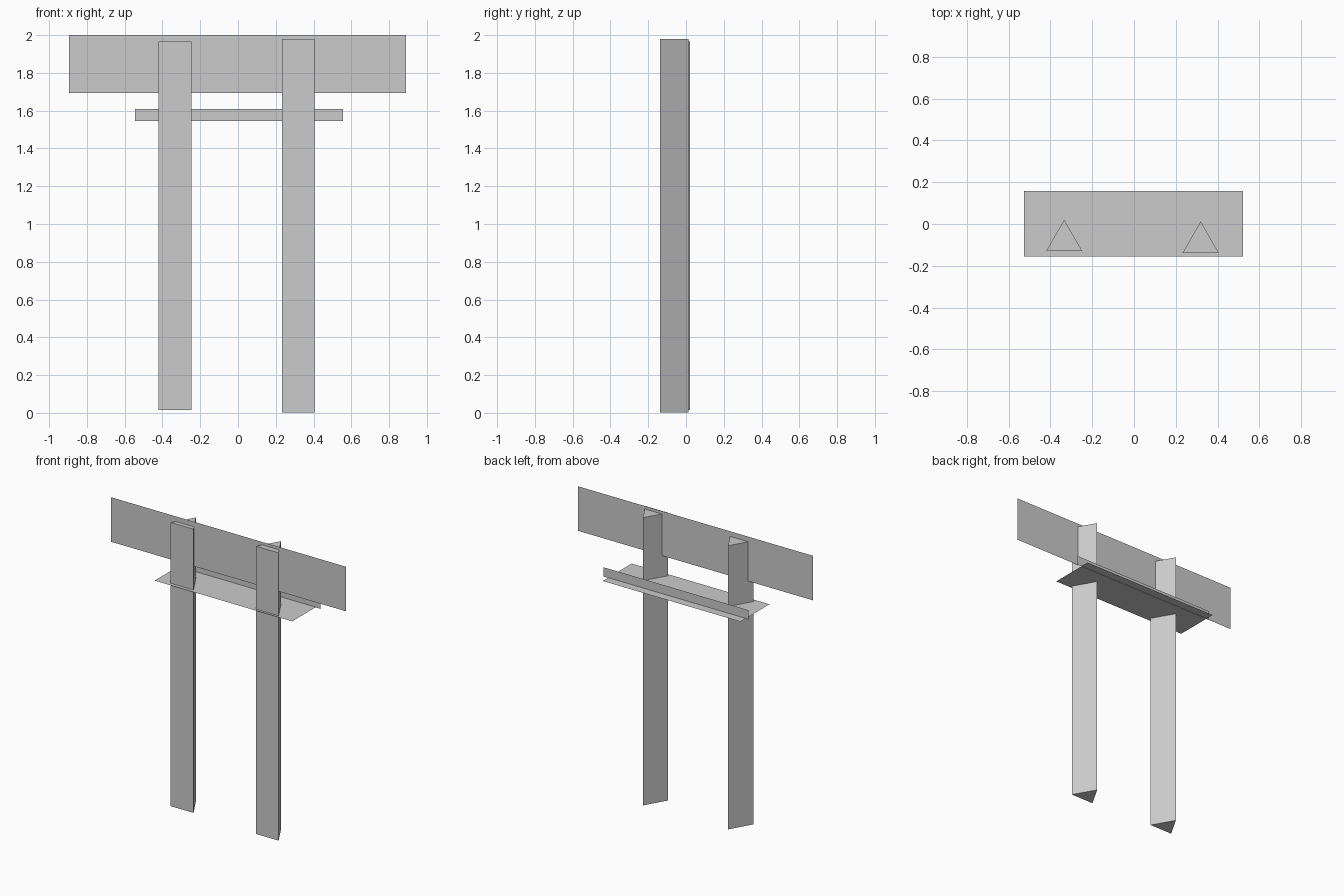
import bpy
import math

if "Cube" in bpy.data.objects:
    bpy.data.objects.remove(bpy.data.objects["Cube"])


def post(name, x, y, z0, z1):
    # Three-sided prism with a flat face to the front and an edge to the back
    bpy.ops.mesh.primitive_cylinder_add(vertices=3, radius=0.1, depth=z1 - z0,
                                        location=(x, y, (z0 + z1) / 2))
    bpy.context.object.name = name


def sheet(name, center, width, depth, upright=False):
    # Single flat sheet, lying or standing to face the front
    rot = (math.pi / 2, 0, 0) if upright else (0, 0, 0)
    bpy.ops.mesh.primitive_plane_add(size=1, location=center, rotation=rot)
    ob = bpy.context.object
    ob.name = name
    ob.scale = (width, depth, 1)
    bpy.ops.object.transform_apply(location=False, rotation=True, scale=True)


# Posts
post("left_post", -0.334, -0.08, 0.015, 1.965)
post("right_post", 0.319, -0.088, 0.002, 1.98)

# Sign board, shelf and the low strip at the back of the shelf
sheet("sign_board", (-0.002, -0.10, 1.847), 1.785, 0.306, upright=True)
sheet("shelf", (-0.002, 0.002, 1.547), 1.047, 0.314)
sheet("back_strip", (0.006, 0.10, 1.577), 1.10, 0.064, upright=True)
